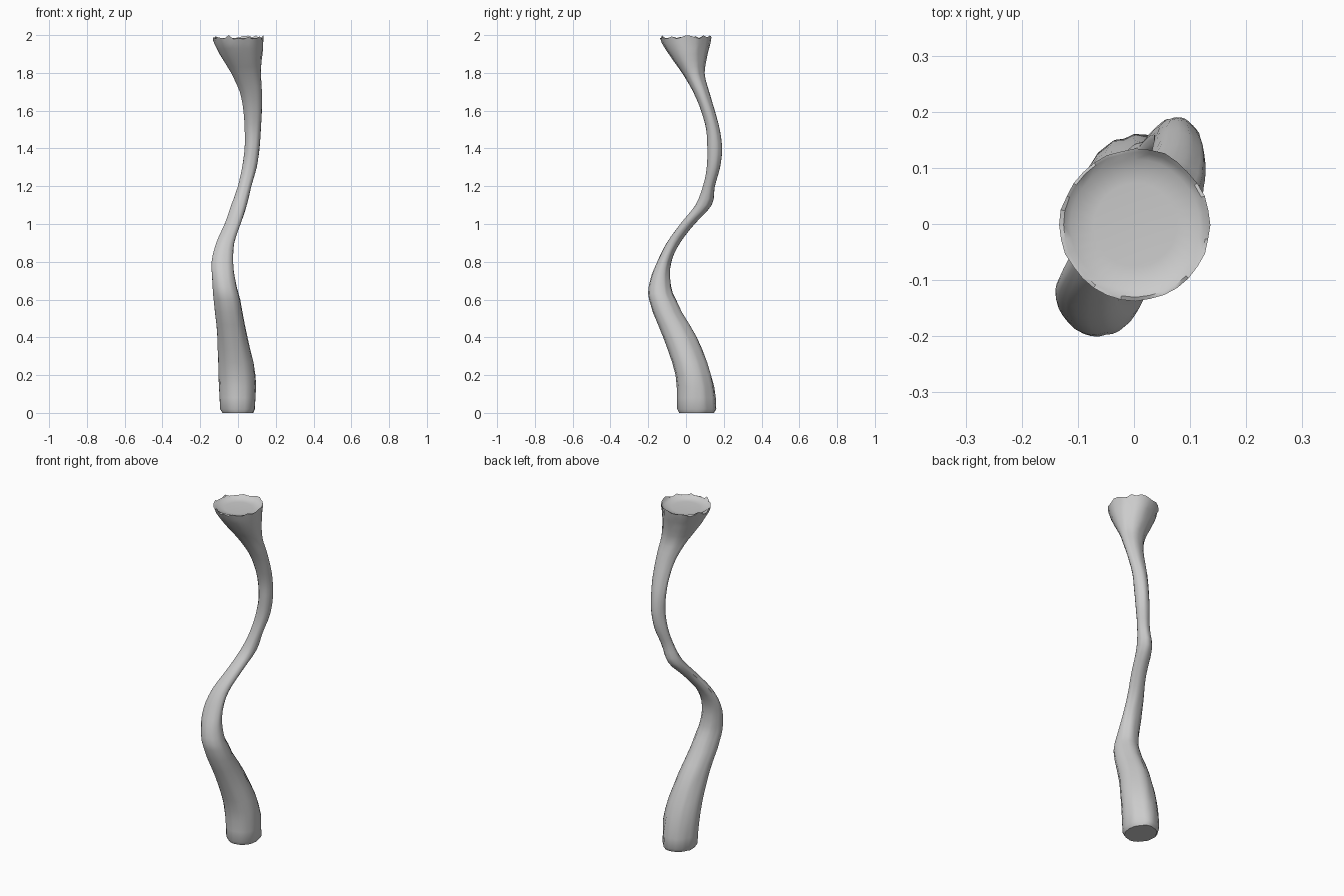
import bpy, bmesh, math, random

if "Cube" in bpy.data.objects:
    bpy.data.objects.remove(bpy.data.objects["Cube"])

random.seed(4)
SIDES = 32

# Height, then left/right limits in x and front/back limits in y
STATIONS = [
    (0.00, -0.080, 0.082, -0.035, 0.148),
    (0.02, -0.094, 0.094, -0.046, 0.160),
    (0.20, -0.102, 0.095, -0.055, 0.132),
    (0.40, -0.108, 0.052, -0.120, 0.055),
    (0.60, -0.127, 0.014, -0.195, -0.055),
    (0.70, -0.135, -0.012, -0.190, -0.083),
    (0.80, -0.138, -0.024, -0.152, -0.078),
    (0.90, -0.115, -0.018, -0.102, -0.032),
    (1.00, -0.070, 0.015, -0.030, 0.045),
    (1.10, -0.035, 0.048, 0.050, 0.135),
    (1.20, 0.000, 0.072, 0.090, 0.152),
    (1.30, 0.022, 0.100, 0.110, 0.180),
    (1.40, 0.036, 0.115, 0.113, 0.190),
    (1.50, 0.036, 0.122, 0.107, 0.178),
    (1.60, 0.030, 0.128, 0.080, 0.152),
    (1.70, 0.010, 0.128, 0.038, 0.122),
    (1.80, -0.035, 0.123, -0.020, 0.098),
    (1.90, -0.095, 0.132, -0.090, 0.112),
    (1.985, -0.132, 0.137, -0.137, 0.134),
]


def catmull(a, b, c, d, t):
    return 0.5 * (2 * b + (c - a) * t + (2 * a - 5 * b + 4 * c - d) * t * t
                  + (3 * b - a - 3 * c + d) * t ** 3)


# Smoothly resample the stations
rows = [STATIONS[0]]
for i in range(1, len(STATIONS) - 1):
    a, b, c = STATIONS[max(i - 1, 1)], STATIONS[i], STATIONS[i + 1]
    d = STATIONS[min(i + 2, len(STATIONS) - 1)]
    for k in range(3):
        t = k / 3
        z = b[0] + (c[0] - b[0]) * t
        rows.append((z,) + tuple(catmull(a[j], b[j], c[j], d[j], t) for j in range(1, 5)))
rows.append(STATIONS[-1])

# Bark flutes run lengthwise, deeper towards the base and the back
flute = [random.uniform(-1, 0.6) for _ in range(SIDES)]
rim = [random.uniform(-0.012, 0.015) for _ in range(SIDES)]

bm = bmesh.new()


def add_ring(row, scale=1.0, rough=0.0, jag=False):
    z, x0, x1, y0, y1 = row
    cx, cy = (x0 + x1) / 2, (y0 + y1) / 2
    verts = []
    for s in range(SIDES):
        ang = 2 * math.pi * s / SIDES
        back = 0.7 + 0.3 * math.sin(ang)
        r = scale * (1 + rough * back * (flute[s] + random.uniform(-0.3, 0.3)))
        verts.append(bm.verts.new((cx + r * (x1 - x0) / 2 * math.cos(ang),
                                   cy + r * (y1 - y0) / 2 * math.sin(ang),
                                   z + (rim[s] if jag else 0))))
    return verts


# Trunk walls, then the sunken cut face at the top
rings = []
for n, row in enumerate(rows):
    last = n == len(rows) - 1
    rings.append(add_ring(row, 1.0, 0.025 if last else 0.065, last))
top = STATIONS[-1]
for drop, scale in ((0.0, 0.95), (0.012, 0.86), (0.016, 0.55)):
    rings.append(add_ring((top[0] - drop,) + top[1:], scale, 0.01))
for lower, upper in zip(rings, rings[1:]):
    for s in range(SIDES):
        n = (s + 1) % SIDES
        bm.faces.new((lower[s], lower[n], upper[n], upper[s]))
bm.faces.new(rings[-1])
bm.faces.new(list(reversed(rings[0])))
bmesh.ops.recalc_face_normals(bm, faces=bm.faces)

mesh = bpy.data.meshes.new("twisted_trunk")
bm.to_mesh(mesh)
bm.free()
trunk = bpy.data.objects.new("twisted_trunk", mesh)
bpy.context.collection.objects.link(trunk)
bpy.context.view_layer.objects.active = trunk
trunk.select_set(True)
bpy.ops.object.shade_smooth_by_angle(angle=math.radians(45))
